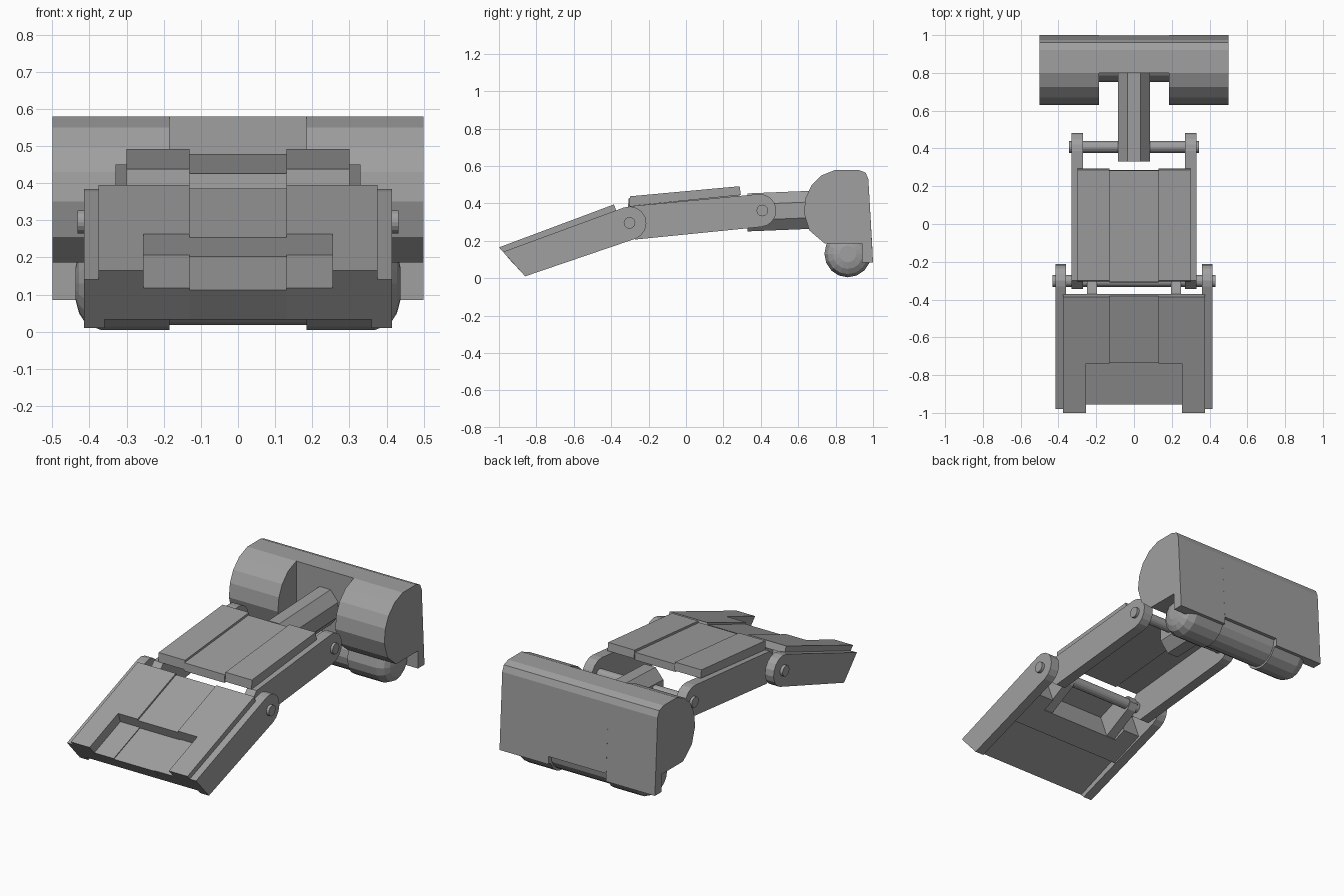
import bpy, bmesh
from math import sin, cos, pi
from mathutils import Vector

cube = bpy.data.objects.get("Cube")
if cube:
    bpy.data.objects.remove(cube)

grey = bpy.data.materials.new("plain grey")
grey.use_nodes = True
tone = (0.35, 0.35, 0.35, 1)
grey.diffuse_color = tone
grey.node_tree.nodes["Principled BSDF"].inputs["Base Color"].default_value = tone


def loft(name, rings):
    """Join equal rings of points into a closed solid."""
    bm = bmesh.new()
    loops = [[bm.verts.new(p) for p in ring] for ring in rings]
    n = len(loops[0])
    for a, b in zip(loops, loops[1:]):
        for i in range(n):
            j = (i + 1) % n
            bm.faces.new((a[i], a[j], b[j], b[i]))
    bm.faces.new(loops[0])
    bm.faces.new(loops[-1])
    bmesh.ops.recalc_face_normals(bm, faces=bm.faces)
    mesh = bpy.data.meshes.new(name)
    bm.to_mesh(mesh)
    bm.free()
    mesh.materials.append(grey)
    obj = bpy.data.objects.new(name, mesh)
    bpy.context.collection.objects.link(obj)
    return obj


def slab(name, profile, x0, x1):
    """Extrude a side profile of (y, z) points across x."""
    return loft(name, [[(x, y, z) for y, z in profile] for x in (x0, x1)])


def pair(name, profile, x0, x1):
    slab("left_" + name, profile, x0, x1)
    slab("right_" + name, profile, -x1, -x0)


def arc(cy, cz, r, start, end, n=8):
    return [(cy + r * cos(start + (end - start) * i / n),
             cz + r * sin(start + (end - start) * i / n)) for i in range(n + 1)]


def rod(name, y, z, stations, n=16):
    """Turn (x, radius) stations around an axis along x."""
    return loft(name, [[(x, py, pz) for py, pz in arc(y, z, r, 0, 2 * pi, n)[:-1]]
                       for x, r in stations])


def toe(points):
    """Map (length, depth) on the sloping toe to (y, z)."""
    return [(-1 + 0.937 * s + 0.35 * h, 0.165 + 0.35 * s - 0.937 * h) for s, h in points]


# Rear housing: two rounded cheeks and a set-back centre
back = [(0.92, 0.58), (0.96, 0.565), (0.975, 0.53)]
cheek = back + [(1.0, 0.085), (0.94, 0.085), (0.94, 0.187), (0.74, 0.187), (0.66, 0.255),
                (0.63, 0.35), (0.64, 0.43), (0.67, 0.495), (0.725, 0.55), (0.80, 0.58)]
pair("housing_cheek", cheek, 0.185, 0.5)
slab("housing_centre", back + [(0.998, 0.13), (0.94, 0.13), (0.94, 0.187),
                               (0.80, 0.187), (0.80, 0.58)], -0.185, 0.185)

# Roller below the housing, with a narrower waist
half = [(0.185, 0.112), (0.185, 0.125), (0.37, 0.125), (0.41, 0.108),
        (0.428, 0.08), (0.437, 0.045)]
rod("roller", 0.865, 0.13, [(-x, r) for x, r in reversed(half)] + half)

# Eight-sided strut between housing and rear pin
strut = []
for y, z in ((0.33, 0.352), (0.82, 0.372)):
    strut.append([(0.092 * cos(a), y, z + 0.11 * sin(a))
                  for a in [pi / 8 + k * pi / 4 for k in range(8)]])
loft("strut", strut)

# Pins
rod("rear_pin", 0.408, 0.362, [(-0.345, 0.031), (0.345, 0.031)])
rod("front_pin", -0.302, 0.296, [(-0.432, 0.031), (0.432, 0.031)])

# Middle links and their cover plates
link = [(-0.30, 0.385), (-0.345, 0.335), (-0.345, 0.265), (-0.27, 0.207)]
link += arc(0.395, 0.362, 0.088, -pi * 0.47, pi * 0.53)
pair("link", link, 0.27, 0.33)
pair("cover_plate", [(-0.304, 0.385), (0.293, 0.445), (0.287, 0.492), (-0.30, 0.438)], 0.13, 0.30)
slab("cover_centre", [(-0.31, 0.38), (0.286, 0.435), (0.283, 0.478), (-0.307, 0.426)], -0.13, 0.13)

# Toe: side plates with round lugs
side = [(0.077, 0.194), (0.012, 0.03)]
lug = arc(0.70, 0.123, 0.089, -pi / 2, pi / 2)
pair("toe_side_plate", toe(side + lug), 0.36, 0.415)

# Toe: raised rails, and a body with a sunken front step
under = [(0.656, 0.04), (0.58, 0.04), (0.58, 0.194), (0.36, 0.194), (0.36, 0.165), (0.0655, 0.165)]
pair("toe_rail", toe([(0, 0), (0.656, 0)] + under), 0.255, 0.375)
core = [(0.656, 0.04), (0.50, 0.04), (0.50, 0.194)] + under[3:]
step = [(0.024, 0.06), (0.28, 0.06)]
pair("toe_panel", toe(step + [(0.28, 0), (0.656, 0)] + core), 0.13, 0.255)
slab("toe_centre", toe([(0.024, 0.065), (0.28, 0.065), (0.28, 0.01), (0.656, 0.01)] + core), -0.13, 0.13)

# Toe: inner lugs that hold the front pin
pair("inner_lug", toe([(0.45, 0.03), (0.63, 0.035), (0.73, 0.09), (0.735, 0.14),
                       (0.70, 0.165), (0.45, 0.194)]), 0.195, 0.25)
